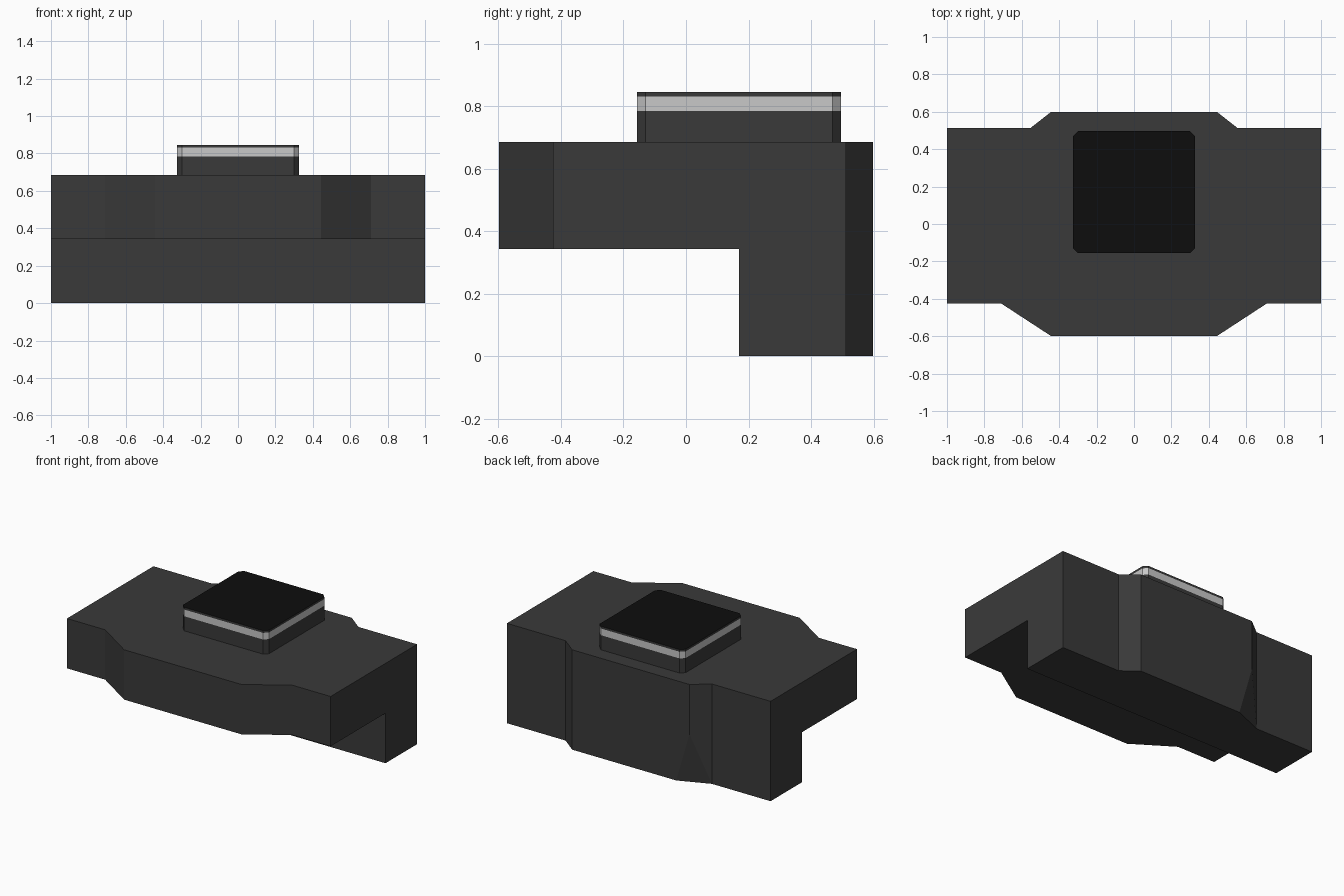
import bpy, bmesh

if "Cube" in bpy.data.objects:
    bpy.data.objects.remove(bpy.data.objects["Cube"])


def material(name, v):
    m = bpy.data.materials.new(name)
    m.diffuse_color = (v, v, v, 1)
    m.use_nodes = True
    m.node_tree.nodes["Principled BSDF"].inputs["Base Color"].default_value = m.diffuse_color
    return m


dark = material("dark_grey", 0.042)
light = material("light_grey", 0.58)
black = material("black", 0.004)


def finish(bm, name, mats):
    bmesh.ops.recalc_face_normals(bm, faces=bm.faces)
    me = bpy.data.meshes.new(name)
    bm.to_mesh(me)
    bm.free()
    for m in mats:
        me.materials.append(m)
    ob = bpy.data.objects.new(name, me)
    bpy.context.collection.objects.link(ob)
    return ob


def ring(bm, pts, z):
    return [bm.verts.new((x, y, z)) for x, y in pts]


def walls(bm, a, b, closed=True, mat=0):
    n = len(a)
    for i in range(n if closed else n - 1):
        j = (i + 1) % n
        bm.faces.new((a[i], a[j], b[j], b[i])).material_index = mat


# Body: wide slab with front and back bulges, and a deep block below its rear
STEP, TOP = 0.343, 0.685
rear_half = [(1, 0.17), (1, 0.512), (0.555, 0.512), (0.445, 0.598)]
rear = rear_half + [(-x, y) for x, y in reversed(rear_half)]
front_half = [(-1, -0.425), (-0.71, -0.425), (-0.445, -0.598)]
front = front_half + [(-x, y) for x, y in reversed(front_half)]

bm = bmesh.new()
top = ring(bm, rear + front, TOP)
mid = ring(bm, rear + front, STEP)
base = ring(bm, rear, 0)
base[4].co.x = -0.345                      # one rear corner flares inward at the foot
n = len(rear)
walls(bm, mid, top)
walls(bm, base, mid[:n])                   # includes the step's vertical wall
bm.faces.new(top)
bm.faces.new(base)
bm.faces.new([mid[n - 1]] + mid[n:] + [mid[0]])   # underside of the overhang
bmesh.ops.triangulate(bm, faces=[f for f in bm.faces if base[4] in f.verts and len(f.verts) == 4])
finish(bm, "body", [dark])

# Button: square with clipped corners, light band and black top
cx, cy, h, c = 0, 0.17, 0.326, 0.027
quarter = [(h, h - c), (h - c, h)]
outline = []
for _ in range(4):
    outline += [(cx + x, cy + y) for x, y in quarter]
    quarter = [(-y, x) for x, y in quarter]

bm = bmesh.new()
levels = [ring(bm, outline, z) for z in (TOP, 0.785, 0.831, 0.846)]
for i, mat in enumerate((0, 1, 0)):
    walls(bm, levels[i], levels[i + 1], mat=mat)
bm.faces.new(levels[-1]).material_index = 2
bm.faces.new(levels[0])
finish(bm, "button", [dark, light, black])
